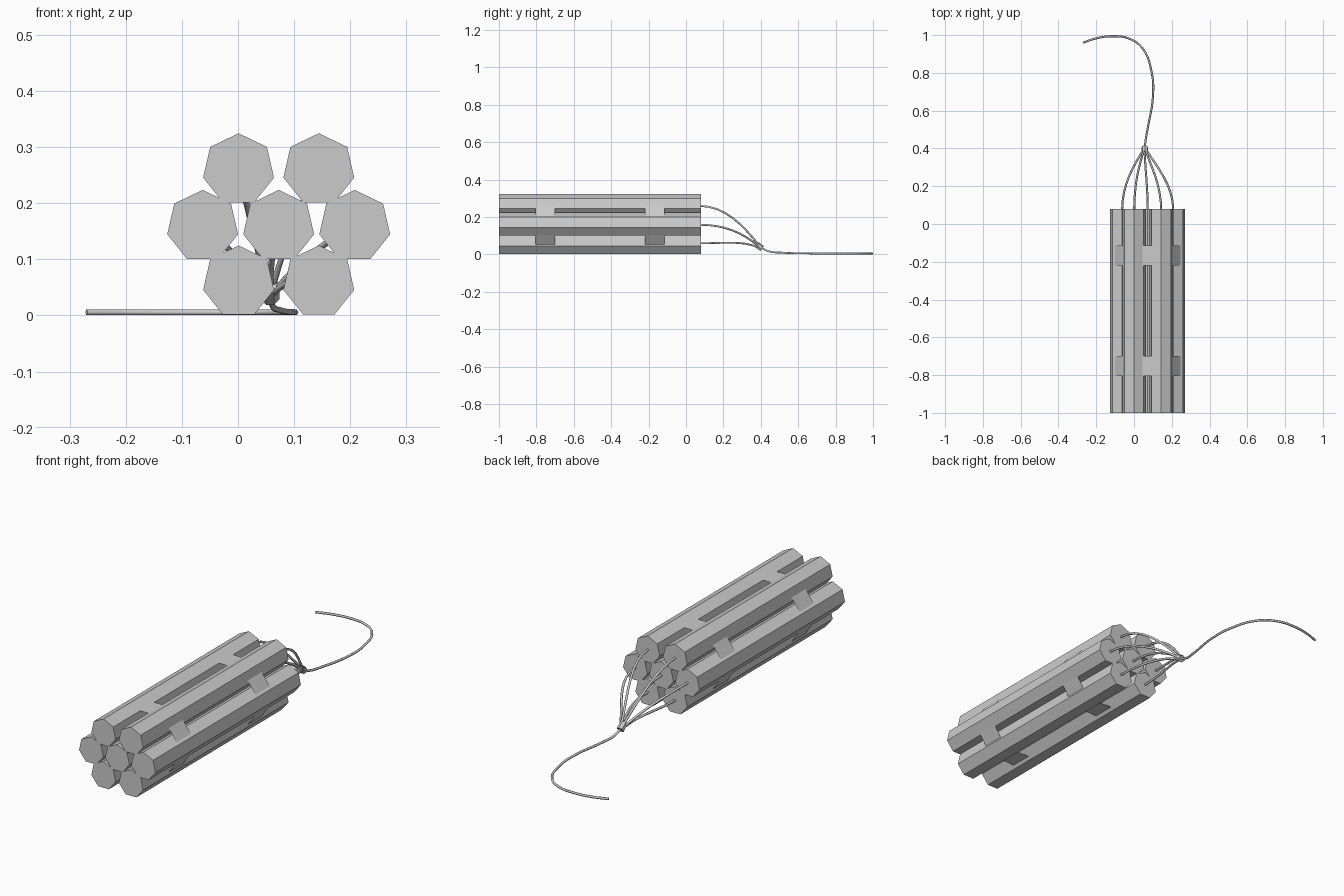
import bpy, bmesh, math
from mathutils import Vector

if "Cube" in bpy.data.objects:
    bpy.data.objects.remove(bpy.data.objects["Cube"])

R = 0.0647
CX = 0.0725
Y0, Y1 = -1.0, 0.08
CENTRES = [(0.001, 0.060), (0.144, 0.060),
           (-0.063, 0.159), (CX, 0.159), (0.208, 0.159),
           (0.001, 0.260), (0.144, 0.260)]
KNOT = Vector((0.057, 0.392, 0.042))
KNOT_DIR = Vector((0.0, 0.8, -0.6))


def extrude_profile(name, pts, ya, yb, caps):
    """Sweep a closed xz outline along y."""
    bm = bmesh.new()
    a = [bm.verts.new((x, ya, z)) for x, z in pts]
    b = [bm.verts.new((x, yb, z)) for x, z in pts]
    n = len(pts)
    for i in range(n):
        j = (i + 1) % n
        bm.faces.new((a[i], a[j], b[j], b[i]))
    if caps:
        bm.faces.new(a)
        bm.faces.new(b)
    bmesh.ops.recalc_face_normals(bm, faces=bm.faces)
    me = bpy.data.meshes.new(name)
    bm.to_mesh(me)
    bm.free()
    ob = bpy.data.objects.new(name, me)
    bpy.context.collection.objects.link(ob)
    return ob


def cord(name, pts, radius, handles=None):
    """Round cord through bezier points, converted to a smooth mesh."""
    cu = bpy.data.curves.new(name, 'CURVE')
    cu.dimensions = '3D'
    cu.bevel_depth = radius
    cu.bevel_resolution = 1
    cu.resolution_u = 8
    cu.use_fill_caps = True
    sp = cu.splines.new('BEZIER')
    sp.bezier_points.add(len(pts) - 1)
    for i, (bp, p) in enumerate(zip(sp.bezier_points, pts)):
        bp.co = p
        if handles:
            bp.handle_left_type = bp.handle_right_type = 'FREE'
            bp.handle_left = Vector(p) - handles[i]
            bp.handle_right = Vector(p) + handles[i]
        else:
            bp.handle_left_type = bp.handle_right_type = 'AUTO'
    ob = bpy.data.objects.new(name, cu)
    bpy.context.collection.objects.link(ob)
    bpy.ops.object.select_all(action='DESELECT')
    ob.select_set(True)
    bpy.context.view_layer.objects.active = ob
    bpy.ops.object.convert(target='MESH')
    bpy.ops.object.shade_smooth_by_angle(angle=math.radians(65))


# Seven-sided sticks and the short fuse from each one to the knot
for k, (cx, cz) in enumerate(CENTRES):
    angles = [math.pi / 2 + i * math.tau / 7 for i in range(7)]
    outline = [(cx + R * math.cos(t), cz + R * math.sin(t)) for t in angles]
    extrude_profile(f"stick_{k + 1}", outline, Y0, Y1, True)
    spread = Vector((cx - CX, 0, cz - 0.159)) * 0.06
    cord(f"short_fuse_{k + 1}",
         [(cx, Y1 - 0.01, cz), KNOT + spread],
         0.0055,
         [Vector((0, 0.14, 0)),
          Vector(((CX - cx) * 0.4, 0.09, -0.04 - max(0, cz - 0.06) * 0.35))])

# Thin straps, sunk into the sticks so they show only in the gaps
half = [(0.0995, 0.303), (0.1885, 0.185), (0.1875, 0.135), (0.1055, 0.015)]
ring = [(CX + x, z) for x, z in half] + [(CX - x, z) for x, z in reversed(half)]
for name, ya, yb in (("rear_strap", -0.22, -0.115), ("front_strap", -0.805, -0.70)):
    extrude_profile(name, ring, ya, yb, False)

# Knot sleeve
bpy.ops.mesh.primitive_cylinder_add(
    vertices=7, radius=0.017, depth=0.036, location=KNOT,
    rotation=KNOT_DIR.to_track_quat('Z', 'Y').to_euler())
bpy.context.object.name = "knot"

# Long fuse trailing along the ground
cord("main_fuse",
     [KNOT, (0.061, 0.44, 0.018), (0.075, 0.52, 0.0095), (0.100, 0.67, 0.006),
      (0.094, 0.80, 0.0055), (0.045, 0.93, 0.0055), (-0.03, 0.983, 0.0055),
      (-0.115, 0.994, 0.0055), (-0.20, 0.983, 0.0055), (-0.27, 0.96, 0.0055)],
     0.0055)
